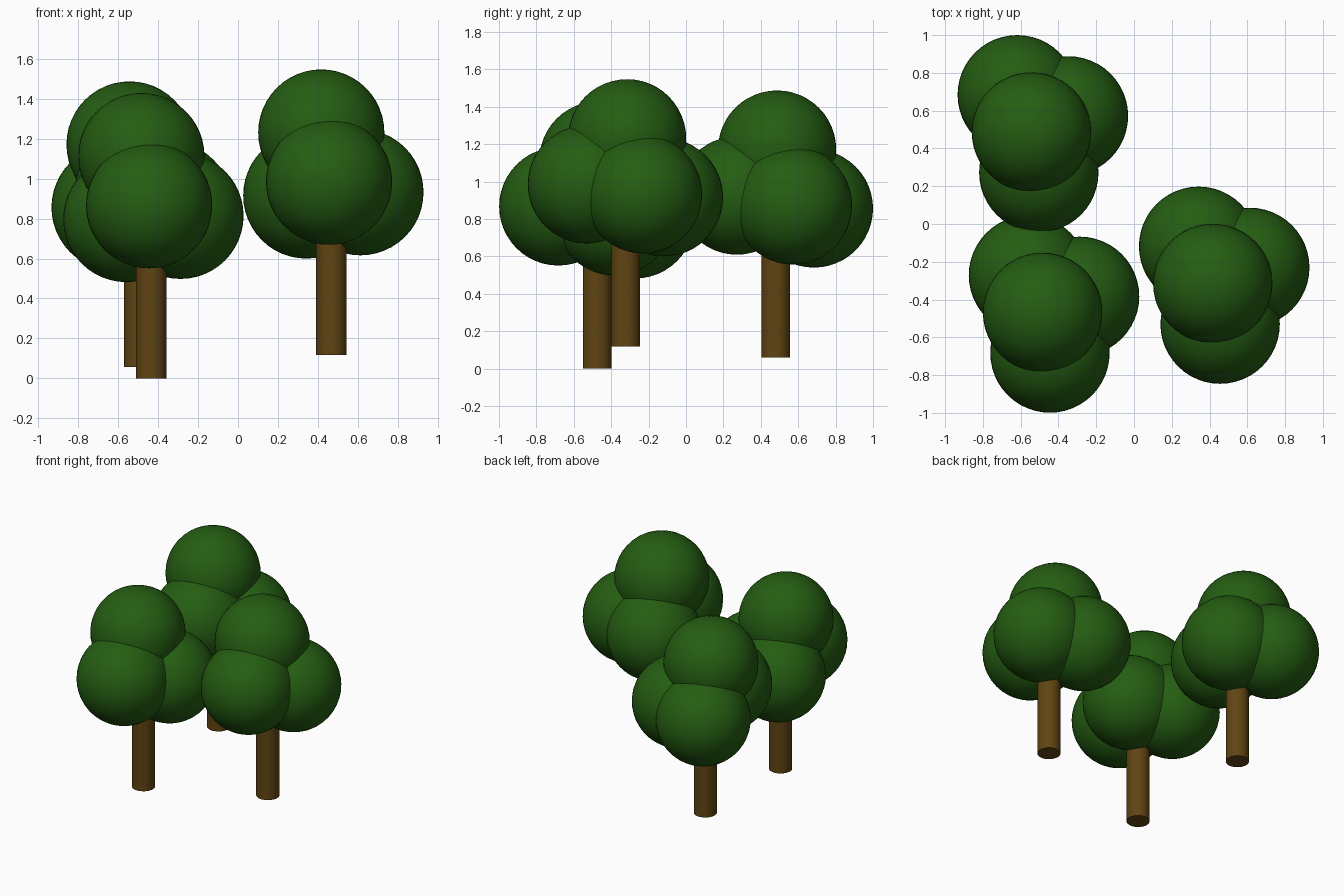
import bpy
from math import radians

if "Cube" in bpy.data.objects:
    bpy.data.objects.remove(bpy.data.objects["Cube"])


def material(name, color):
    m = bpy.data.materials.new(name)
    m.diffuse_color = color
    m.use_nodes = True
    m.node_tree.nodes["Principled BSDF"].inputs["Base Color"].default_value = m.diffuse_color
    return m


BARK = material("bark", (0.115, 0.058, 0.006, 1))
LEAF = material("leaf", (0.018, 0.11, 0.006, 1))

TRUNK_R, TRUNK_H = 0.077, 0.77
CROWN_R = 0.316

# foliage balls relative to the foot of the trunk
CROWN = {
    "top": (-0.05, 0.007, 1.113),
    "front": (-0.011, -0.208, 0.867),
    "right": (0.146, 0.092, 0.814),
    "back": (-0.125, 0.204, 0.798),
}

# foot of each trunk
TREES = {
    "front_left": (-0.434, -0.475, 0.0),
    "right": (0.467, -0.322, 0.118),
    "back_left": (-0.493, 0.480, 0.058),
}


def finish(name, mat):
    ob = bpy.context.object
    ob.name = name
    ob.data.materials.append(mat)
    bpy.ops.object.shade_smooth_by_angle(angle=radians(40))


for tree, (x, y, z) in TREES.items():
    # trunk
    bpy.ops.mesh.primitive_cylinder_add(
        vertices=32, radius=TRUNK_R, depth=TRUNK_H,
        location=(x, y, z + TRUNK_H / 2))
    finish(f"{tree}_tree_trunk", BARK)

    # foliage
    for part, (dx, dy, dz) in CROWN.items():
        bpy.ops.mesh.primitive_uv_sphere_add(
            segments=48, ring_count=24, radius=CROWN_R,
            location=(x + dx, y + dy, z + dz))
        finish(f"{tree}_tree_foliage_{part}", LEAF)
